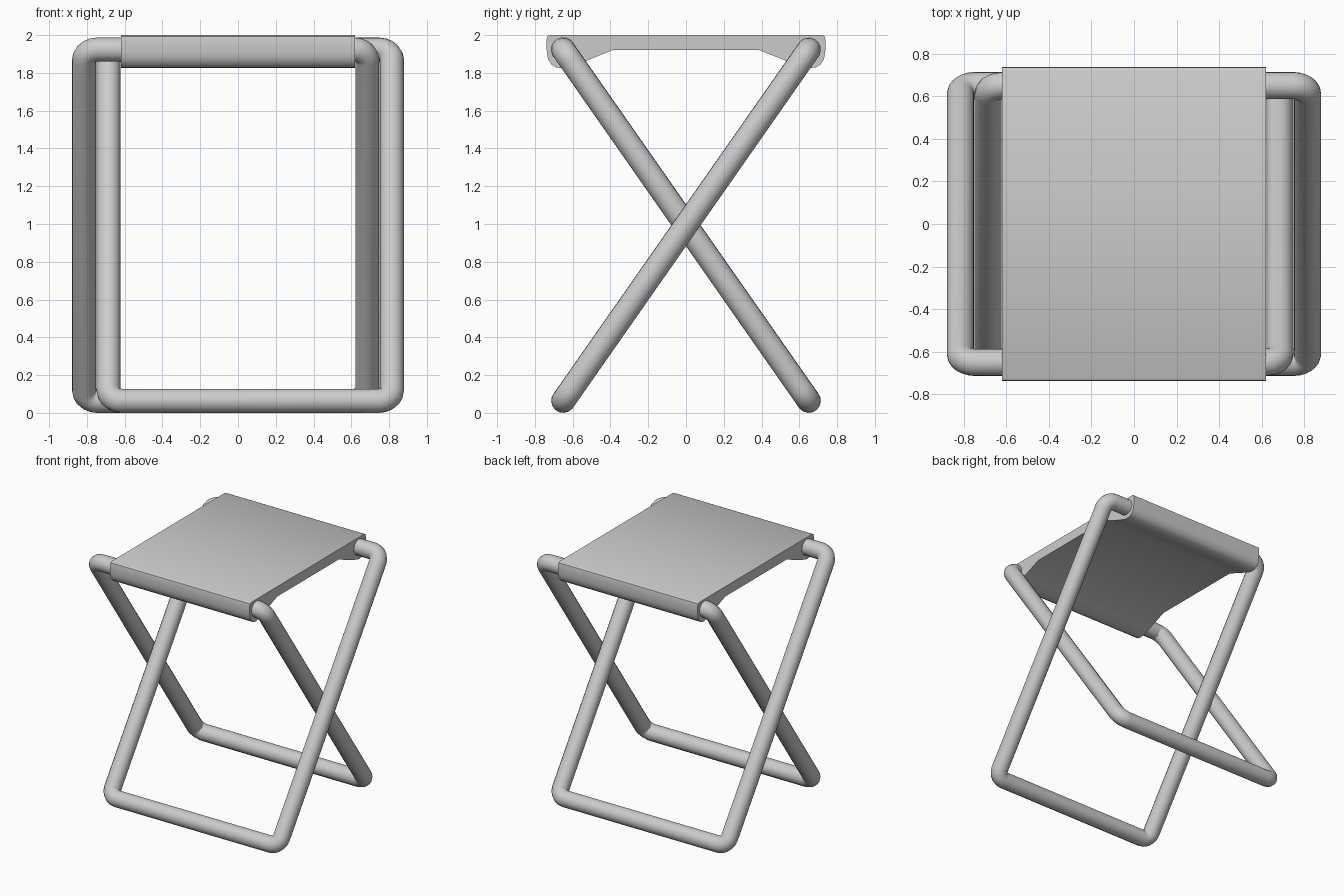
import bpy, bmesh
from math import sin, cos, pi
from mathutils import Vector

if "Cube" in bpy.data.objects:
    bpy.data.objects.remove(bpy.data.objects["Cube"])

R = 0.064            # tube radius
BEND = 0.068         # bend radius of the tube centre line
BOTTOM, TOP = 0.064, 1.923
SPREAD = 0.65        # y of the crossbars
SEAT_X = 0.62


def finish(obj, angle=0.6):
    bpy.ops.object.select_all(action='DESELECT')
    obj.select_set(True)
    bpy.context.view_layer.objects.active = obj
    if obj.type == 'CURVE':
        bpy.ops.object.convert(target='MESH')
    bpy.ops.object.shade_smooth_by_angle(angle=angle)


def tube_frame(name, x0, x1, y_bottom):
    """Closed bent-tube rectangle leaning from y_bottom to -y_bottom."""
    foot = Vector((0, y_bottom, BOTTOM))
    up = Vector((0, -y_bottom, TOP)) - foot
    length = up.length
    up.normalize()
    corners = [(x1 - BEND, length - BEND, 0), (x0 + BEND, length - BEND, 1),
               (x0 + BEND, BEND, 2), (x1 - BEND, BEND, 3)]
    steps = 5
    pts = []
    for cx, cs, q in corners:
        for i in range(steps + 1):
            a = (q + i / steps) * pi / 2
            pts.append(foot + up * (cs + BEND * sin(a))
                       + Vector((cx + BEND * cos(a), 0, 0)))
    cu = bpy.data.curves.new(name, 'CURVE')
    cu.dimensions = '3D'
    cu.bevel_depth = R
    cu.bevel_resolution = 6
    sp = cu.splines.new('POLY')
    sp.points.add(len(pts) - 1)
    for p, co in zip(sp.points, pts):
        p.co = (*co, 1)
    sp.use_cyclic_u = True
    obj = bpy.data.objects.new(name, cu)
    bpy.context.collection.objects.link(obj)
    finish(obj, 0.8)


# Two crossing frames, offset sideways so the legs sit next to each other
tube_frame("front_foot_frame", -0.685, 0.815, -SPREAD)
tube_frame("back_foot_frame", -0.815, 0.685, SPREAD)

# Fabric seat: half profile (y, z) mirrored, wrapping both top bars
half = [(0.39, 1.92), (0.56, 1.852), (0.62, 1.832), (0.655, 1.825),
        (0.688, 1.829), (0.713, 1.845), (0.73, 1.872), (0.737, 1.905),
        (0.738, 1.975), (0.734, 1.993), (0.72, 2.0)]
profile = half + [(-y, z) for y, z in reversed(half)]
bm = bmesh.new()
face = bm.faces.new([bm.verts.new((-SEAT_X, y, z)) for y, z in profile])
ext = bmesh.ops.extrude_face_region(bm, geom=[face], use_keep_orig=True)
bmesh.ops.translate(bm, vec=(2 * SEAT_X, 0, 0),
                    verts=[v for v in ext['geom'] if isinstance(v, bmesh.types.BMVert)])
bmesh.ops.recalc_face_normals(bm, faces=bm.faces)
me = bpy.data.meshes.new("fabric_seat")
bm.to_mesh(me)
bm.free()
seat = bpy.data.objects.new("fabric_seat", me)
bpy.context.collection.objects.link(seat)
finish(seat, 0.7)
